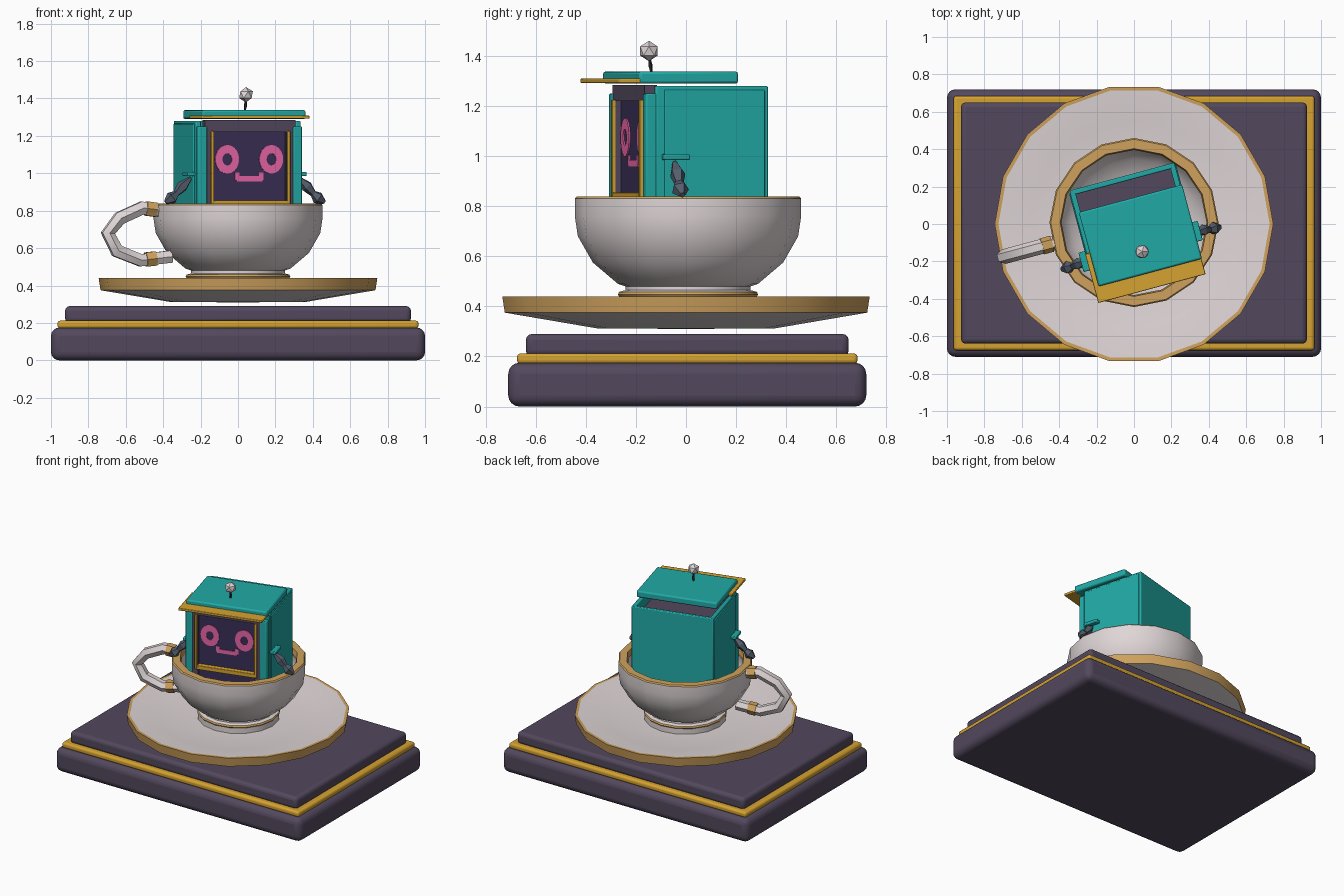
import bpy, bmesh, math
from mathutils import Vector, Matrix

if "Cube" in bpy.data.objects:
    bpy.data.objects.remove(bpy.data.objects["Cube"])

def mat(name, r, g, b):
    m = bpy.data.materials.new(name)
    m.diffuse_color = (r, g, b, 1)
    m.use_nodes = True
    m.node_tree.nodes["Principled BSDF"].inputs["Base Color"].default_value = m.diffuse_color
    return m

PURPLE = mat("dusk_purple", .085, .065, .11)
SCREEN = mat("screen_purple", .04, .027, .09)
GOLD = mat("gold", .66, .36, .03)
TAN = mat("tan_glaze", .62, .36, .11)
TEAL = mat("teal", .015, .40, .38)
WHITE = mat("porcelain", .74, .67, .68)
PINK = mat("pink", .80, .13, .38)
GREY = mat("slate_grey", .09, .11, .15)
BLACK = mat("black", .02, .02, .025)

# The character and the cup handle are turned 15 degrees
TURN = Matrix.Translation((0, .012, 0)) @ Matrix.Rotation(math.radians(15), 4, 'Z')
STILL = Matrix.Identity(4)

def finish(name, bm, mats, world=TURN, smooth=True, bevel=0, seg=2):
    bmesh.ops.recalc_face_normals(bm, faces=bm.faces)
    me = bpy.data.meshes.new(name)
    bm.to_mesh(me)
    bm.free()
    for m in mats:
        me.materials.append(m)
    ob = bpy.data.objects.new(name, me)
    bpy.context.collection.objects.link(ob)
    ob.matrix_world = world
    if bevel:
        b = ob.modifiers.new("bevel", 'BEVEL')
        b.width, b.segments = bevel, seg
    if smooth:
        bpy.ops.object.select_all(action='DESELECT')
        ob.select_set(True)
        bpy.context.view_layer.objects.active = ob
        bpy.ops.object.shade_smooth_by_angle(angle=math.radians(35))
    return ob

def box(name, m, x, y, z, world=TURN, bevel=0, seg=2):
    bm = bmesh.new()
    bmesh.ops.create_cube(bm, size=1)
    for v in bm.verts:
        for i, (a, b) in enumerate((x, y, z)):
            v.co[i] = a if v.co[i] < 0 else b
    return finish(name, bm, [m], world, True, bevel, seg)

def lathe(name, profile, n, mats, rule, world=STILL):
    bm = bmesh.new()
    vs = [bm.verts.new((r, 0, z)) for r, z in profile]
    es = [bm.edges.new(p) for p in zip(vs, vs[1:])]
    bmesh.ops.spin(bm, geom=vs + es, cent=(0, 0, 0), axis=(0, 0, 1), angle=math.tau, steps=n)
    bmesh.ops.remove_doubles(bm, verts=bm.verts, dist=.0005)
    for f in bm.faces:
        c = f.calc_center_median()
        f.material_index = 1 if rule(math.hypot(c.x, c.y), c.z) else 0
    return finish(name, bm, mats, world)

def tube(name, m, pts, radii, n=6, world=TURN, smooth=True):
    bm = bmesh.new()
    pts = [Vector(p) for p in pts]
    rings = []
    for i, p in enumerate(pts):
        t = (pts[min(i + 1, len(pts) - 1)] - pts[max(i - 1, 0)]).normalized()
        u = Vector((0, 1, 0))
        w = t.cross(u).normalized()
        u = w.cross(t)
        rings.append([bm.verts.new(p + radii[i] * (math.cos(k * math.tau / n) * u
                      + math.sin(k * math.tau / n) * w)) for k in range(n)])
    for a, b in zip(rings, rings[1:]):
        for k in range(n):
            bm.faces.new((a[k], a[(k + 1) % n], b[(k + 1) % n], b[k]))
    bm.faces.new(rings[0])
    bm.faces.new(rings[-1])
    return finish(name, bm, [m], world, smooth)

# Stepped plinth
box("plinth_base", PURPLE, (-1, 1), (-.71, .72), (0, .175), STILL, .045, 4)
box("plinth_gold_band", GOLD, (-.965, .965), (-.675, .685), (.17, .212), STILL, .015, 3)
box("plinth_top", PURPLE, (-.925, .925), (-.64, .65), (.2, .29), STILL, .025, 3)

# Saucer with glazed rim
lathe("saucer", [(0, .31), (.36, .312), (.735, .375), (.745, .44), (.725, .44),
                 (.55, .41), (.27, .40), (0, .40)], 18, [WHITE, TAN],
      lambda r, z: r > .7 and z > .37)

# Cup with glazed rim and foot ring
lathe("cup", [(0, .395), (.275, .395), (.275, .44), (.28, .447), (.275, .458), (.25, .465),
              (.25, .48), (.28, .49), (.38, .575), (.44, .68), (.452, .76), (.452, .83),
              (.445, .838), (.395, .838), (.388, .80), (.412, .75), (.40, .68), (.34, .59),
              (.2, .52), (0, .51)], 16, [WHITE, TAN],
      lambda r, z: z > .81 and r < .452 * .99 or .44 < z < .46,
      Matrix.Translation((0, .008, 0)))

# Cup handle and its collars
path = [(-.42, .80), (-.53, .815), (-.655, .76), (-.72, .68), (-.67, .585), (-.54, .535), (-.37, .555)]
tube("cup_handle", WHITE, [(x, 0, z) for x, z in path], [.038, .04, .04, .04, .04, .038, .038])
tube("handle_collar_top", TAN, [(-.455, 0, .805), (-.51, 0, .812)], [.044] * 2)
tube("handle_collar_bottom", TAN, [(-.455, 0, .545), (-.51, 0, .539)], [.044] * 2)

# Open-topped box body
TOP = 1.28
box("body_back", TEAL, (-.29, .29), (.222, .25), (.68, TOP), bevel=.006)
box("body_filling", PURPLE, (-.265, .265), (-.212, .224), (.685, 1.2))
for s, side in ((-1, "left"), (1, "right")):
    def sx(a, b):
        return (min(s * a, s * b), max(s * a, s * b))
    box(side + "_body_wall", TEAL, sx(.262, .29), (-.215, .25), (.68, TOP), bevel=.006)
    box(side + "_side_panel", TEAL, sx(.285, .296), (-.18, .235), (.70, 1.265), bevel=.004)
    box(side + "_front_post", TEAL, sx(.238, .288), (-.255, -.21), (.68, 1.25), bevel=.006)
    box(side + "_bezel", PURPLE, sx(.2, .24), (-.25, -.205), (.68, 1.23))
    box(side + "_gold_trim", GOLD, sx(.203, .22), (-.264, -.245), (.83, 1.225), bevel=.003)
    # Shoulder bracket, arm and hand resting on the cup rim
    box(side + "_shoulder_bracket", TEAL, sx(.285, .33), (-.19, -.083), (.985, 1.008), bevel=.005)
    tube(side + "_arm", GREY, [(s * .30, -.14, .975), (s * .345, -.14, .93), (s * .385, -.143, .885)],
         [.01, .032, .016], 5, smooth=False)
    tube(side + "_hand", GREY, [(s * .375, -.143, .895), (s * .405, -.145, .868), (s * .44, -.145, .845)],
         [.016, .036, .012], 5, smooth=False)
    # Ring eye made as a thin plate
    bm = bmesh.new()
    n = 20
    loops = [[bm.verts.new((s * .122 + a * math.cos(k * math.tau / n), y,
                            1.075 + b * math.sin(k * math.tau / n))) for k in range(n)]
             for a, b, y in ((.066, .077, -.226), (.066, .077, -.233), (.026, .032, -.233), (.026, .032, -.226))]
    for i in range(4):
        p, q = loops[i], loops[(i + 1) % 4]
        for k in range(n):
            bm.faces.new((p[k], p[(k + 1) % n], q[(k + 1) % n], q[k]))
    finish(side + "_eye", bm, [PINK])
    box(side + "_smile_corner", PINK, sx(.055, .08), (-.233, -.226), (.965, 1.005))

# Face
box("screen", SCREEN, (-.205, .205), (-.227, -.205), (.68, 1.225))
box("bezel_top", PURPLE, (-.25, .25), (-.25, -.2), (1.22, 1.285))
box("gold_sill", GOLD, (-.22, .22), (-.262, -.215), (.825, .855), bevel=.003)
box("smile", PINK, (-.072, .072), (-.233, -.226), (.957, .985))

# Lid slid forward, with gold visor
box("lid", TEAL, (-.272, .30), (-.285, .125), (1.29, 1.338), bevel=.01)
box("visor", GOLD, (-.297, .297), (-.37, -.10), (1.292, 1.31), bevel=.004)

# Antenna
tube("antenna_rod", BLACK, [(.035, -.138, 1.33), (.04, -.142, 1.36), (.042, -.148, 1.40)],
     [.004, .009, .004], 5, STILL)
bm = bmesh.new()
bmesh.ops.create_icosphere(bm, subdivisions=1, radius=.041)
finish("antenna_knob", bm, [WHITE], Matrix.Translation((.043, -.148, 1.42)), False)
